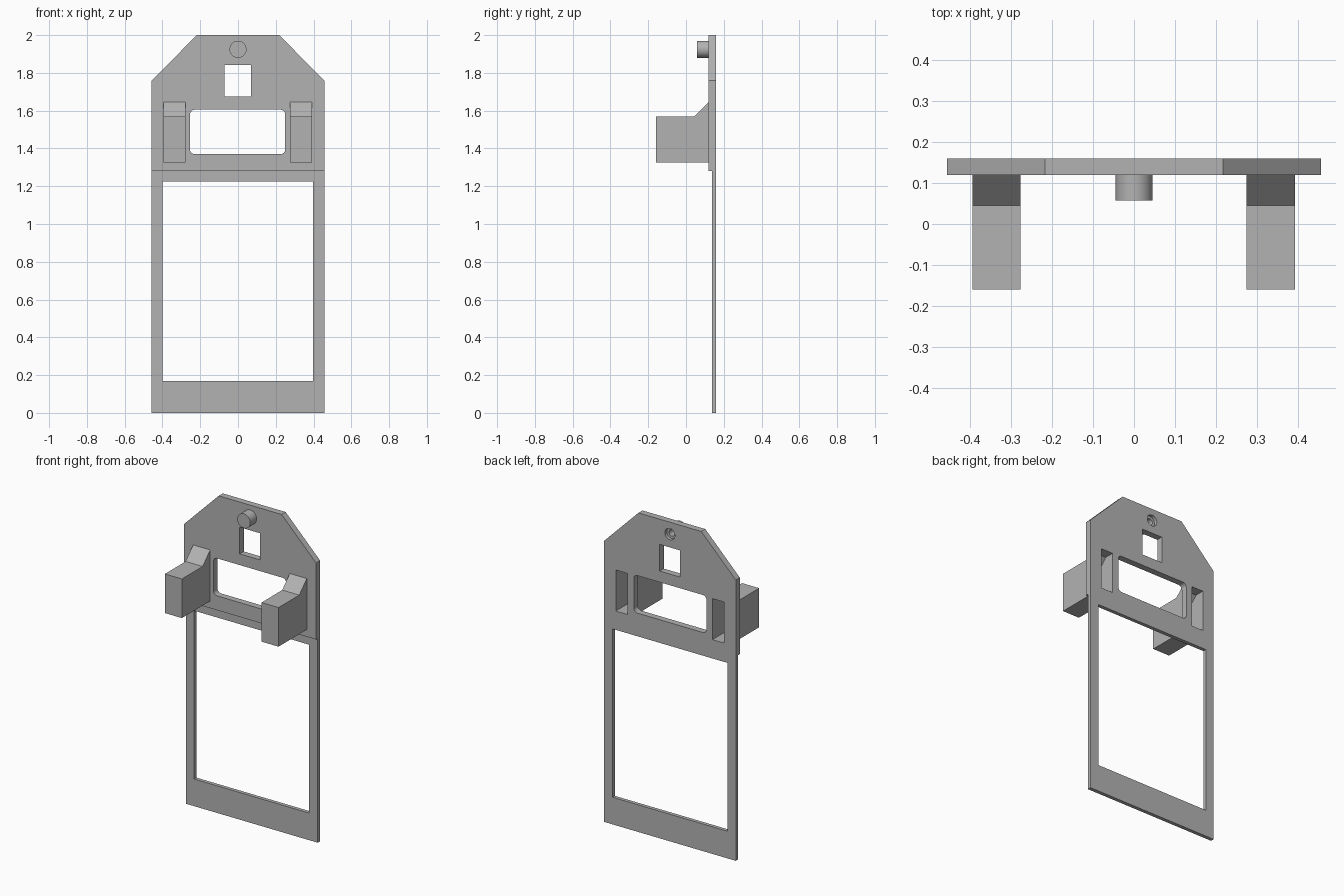
import bpy
import bmesh
import math
from mathutils import Vector

cube = bpy.data.objects.get("Cube")
if cube:
    bpy.data.objects.remove(cube, do_unlink=True)

grey = bpy.data.materials.new("plain grey")
grey.use_nodes = True
colour = (0.45, 0.45, 0.45, 1)
grey.diffuse_color = colour
grey.node_tree.nodes["Principled BSDF"].inputs["Base Color"].default_value = colour

BACK, PLATE_FRONT, FRAME_FRONT = 0.16, 0.12, 0.137


def prism(name, points, offset):
    """Extrude a closed loop of 3D points along an offset."""
    bm = bmesh.new()
    face = bm.faces.new([bm.verts.new(p) for p in points])
    new = bmesh.ops.extrude_face_region(bm, geom=[face])["geom"]
    moved = [v for v in new if isinstance(v, bmesh.types.BMVert)]
    bmesh.ops.translate(bm, verts=moved, vec=Vector(offset))
    bmesh.ops.recalc_face_normals(bm, faces=bm.faces)
    mesh = bpy.data.meshes.new(name)
    bm.to_mesh(mesh)
    bm.free()
    mesh.materials.append(grey)
    obj = bpy.data.objects.new(name, mesh)
    bpy.context.collection.objects.link(obj)
    return obj


def slab(name, outline, y0, y1):
    """Front outline in x, z given a thickness in y."""
    return prism(name, [(x, y0, z) for x, z in outline], (0, y1 - y0, 0))


def side_prism(name, profile, x0, x1):
    """Side profile in y, z given a width in x."""
    return prism(name, [(x0, y, z) for y, z in profile], (x1 - x0, 0, 0))


def rect(x0, x1, z0, z1):
    return [(x0, z0), (x1, z0), (x1, z1), (x0, z1)]


def arc(cx, cz, r, start, sweep, steps):
    return [(cx + r * math.cos(start + sweep * i / steps),
             cz + r * math.sin(start + sweep * i / steps)) for i in range(steps + 1)]


def circle(cz, r):
    return arc(0, cz, r, 0, math.tau, 48)[:-1]


def rounded_rect(x0, x1, z0, z1, r):
    corners = [(x1 - r, z1 - r), (x0 + r, z1 - r), (x0 + r, z0 + r), (x1 - r, z0 + r)]
    points = []
    for i, (cx, cz) in enumerate(corners):
        points += arc(cx, cz, r, i * math.pi / 2, math.pi / 2, 8)
    return points


def cut(obj, cutter):
    mod = obj.modifiers.new("cut", "BOOLEAN")
    mod.operation = "DIFFERENCE"
    mod.solver = "EXACT"
    mod.object = cutter
    bpy.context.view_layer.objects.active = obj
    bpy.ops.object.modifier_apply(modifier=mod.name)


# Main plates: chamfered upper plate and thinner lower frame
upper_plate = slab("upper_plate", [(-0.457, 1.28), (0.457, 1.28), (0.457, 1.76),
                                   (0.218, 2), (-0.218, 2), (-0.457, 1.76)],
                   PLATE_FRONT, BACK)
lower_frame = slab("lower_frame", rect(-0.457, 0.457, 0, 1.28), FRAME_FRONT, BACK)

# Peg on the front
PEG_Z = 1.925
peg = slab("peg", circle(PEG_Z, 0.045), 0.057, PLATE_FRONT)

# Through openings
cutters = []
for target, outline in (
        (lower_frame, rect(-0.4, 0.398, 0.17, 1.225)),
        (upper_plate, rect(-0.072, 0.07, 1.675, 1.842)),
        (upper_plate, rounded_rect(-0.254, 0.25, 1.37, 1.605, 0.025))):
    cutter = slab("opening_cutter", outline, 0, 0.3)
    cut(target, cutter)
    cutters.append(cutter)

# Stepped blind hole behind the peg
for radius, front in ((0.035, 0.14), (0.02, 0.075)):
    cutter = slab("hole_cutter", circle(PEG_Z, radius), front, 0.3)
    cut(upper_plate, cutter)
    if front < PLATE_FRONT:
        cut(peg, cutter)
    cutters.append(cutter)

# Hollow blocks, open through the back of the plate
outer = [(0.12, 1.325), (-0.16, 1.325), (-0.16, 1.57), (0.045, 1.57), (0.12, 1.645)]
inner = [(0.3, 1.343), (-0.142, 1.343), (-0.142, 1.552), (0.052, 1.552),
         (0.1, 1.6), (0.3, 1.6)]
WALL = 0.018
for name, x0, x1 in (("right_block", -0.395, -0.277), ("left_block", 0.275, 0.393)):
    block = side_prism(name, outer, x0, x1)
    cutter = side_prism("pocket_cutter", inner, x0 + WALL, x1 - WALL)
    cut(block, cutter)
    cut(upper_plate, cutter)
    cutters.append(cutter)

for cutter in cutters:
    bpy.data.objects.remove(cutter, do_unlink=True)

# Smooth the round surfaces, keep the edges sharp
for obj in (upper_plate, peg):
    bpy.ops.object.select_all(action="DESELECT")
    obj.select_set(True)
    bpy.context.view_layer.objects.active = obj
    bpy.ops.object.shade_smooth_by_angle(angle=math.radians(30))
